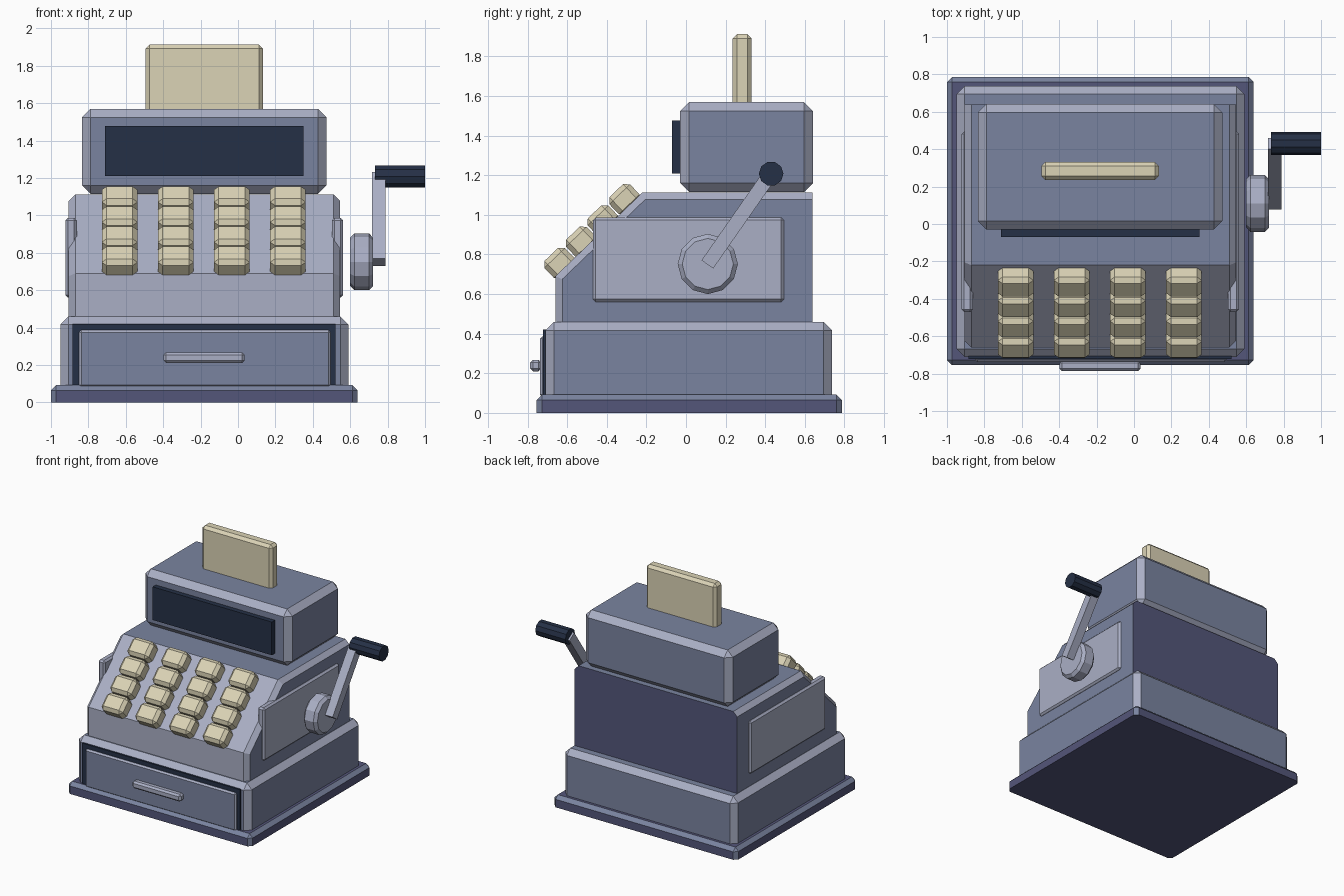
import bpy, bmesh, math
from mathutils import Matrix, Vector

if "Cube" in bpy.data.objects:
    bpy.data.objects.remove(bpy.data.objects["Cube"])


def make_mat(name, r, g, b):
    m = bpy.data.materials.new(name)
    lin = [((c / 255 + 0.055) / 1.055) ** 2.4 for c in (r, g, b)]
    m.diffuse_color = (*lin, 1)
    m.use_nodes = True
    m.node_tree.nodes["Principled BSDF"].inputs["Base Color"].default_value = m.diffuse_color
    return m


STEEL = make_mat("steel blue", 122, 132, 160)
LIGHT = make_mat("light steel", 170, 175, 197)
PURPLE = make_mat("dusk purple", 84, 86, 122)
NAVY = make_mat("navy", 37, 48, 70)
CREAM = make_mat("cream", 219, 211, 182)


def finish(name, bm, mats, matrix=None):
    bmesh.ops.recalc_face_normals(bm, faces=bm.faces[:])
    me = bpy.data.meshes.new(name)
    bm.to_mesh(me)
    bm.free()
    for m in mats:
        me.materials.append(m)
    ob = bpy.data.objects.new(name, me)
    if matrix:
        ob.matrix_world = matrix
    bpy.context.collection.objects.link(ob)
    return ob


def chamfer(bm, edges, width):
    bmesh.ops.bevel(bm, geom=edges, offset=width, segments=1,
                    affect='EDGES', material=1)


def box(name, lo, hi, mat, edge_mat=None, width=0.0, skip_bottom=False, matrix=None):
    """Box between two corners; chamfers use edge_mat."""
    bm = bmesh.new()
    bmesh.ops.create_cube(bm, size=1)
    for v in bm.verts:
        v.co = [l + (h - l) * (c + 0.5) for l, h, c in zip(lo, hi, v.co)]
    if width:
        edges = [e for e in bm.edges
                 if not (skip_bottom and all(v.co.z < lo[2] + 1e-5 for v in e.verts))]
        chamfer(bm, edges, width)
    return finish(name, bm, [mat, edge_mat or mat], matrix)


def x_cylinder(name, x0, x1, y, z, radius, sides, mat, width=0.0):
    """Cylinder lying along x, with optional chamfered rims."""
    bm = bmesh.new()
    bmesh.ops.create_cone(bm, cap_ends=True, segments=sides, radius1=radius,
                          radius2=radius, depth=x1 - x0)
    if width:
        rims = [e for e in bm.edges if abs(e.verts[0].co.z - e.verts[1].co.z) < 1e-5]
        chamfer(bm, rims, width)
    m = Matrix.Translation(((x0 + x1) / 2, y, z)) @ Matrix.Rotation(math.pi / 2, 4, 'Y')
    return finish(name, bm, [mat, mat], m)


# Plinth and drawer case
box("plinth", (-1, -0.755, 0), (0.64, 0.787, 0.092), PURPLE, STEEL, 0.028, True)
box("drawer_case", (-0.95, -0.71, 0.05), (0.59, 0.737, 0.46), STEEL, LIGHT, 0.043, True)
box("drawer_recess", (-0.885, -0.722, 0.094), (0.522, -0.69, 0.42), NAVY)
box("drawer_front", (-0.85, -0.737, 0.08), (0.495, -0.70, 0.387), STEEL, LIGHT, 0.012)
box("drawer_pull", (-0.398, -0.787, 0.21), (0.035, -0.73, 0.268), LIGHT, LIGHT, 0.014)

# Housing: sloped side profile extruded along x, side rims chamfered
X0, X1 = -0.905, 0.545
PROFILE = [(-0.66, 0.43), (-0.66, 0.69), (-0.22, 1.113), (0.64, 1.113), (0.64, 0.43)]
bm = bmesh.new()
side = bm.faces.new([bm.verts.new((X0, y, z)) for y, z in PROFILE])
ext = bmesh.ops.extrude_face_region(bm, geom=[side])
bmesh.ops.translate(bm, vec=(X1 - X0, 0, 0),
                    verts=[v for v in ext["geom"] if isinstance(v, bmesh.types.BMVert)])
if not any(all(abs(v.co.x - X0) < 1e-5 for v in f.verts) for f in bm.faces):
    bm.faces.new([v for v in bm.verts if abs(v.co.x - X0) < 1e-5])
bmesh.ops.recalc_face_normals(bm, faces=bm.faces[:])
rims = []
for e in bm.edges:
    a, b = (v.co for v in e.verts)
    mid = (a + b) / 2
    if abs(a.x - b.x) < 1e-5 and mid.y < 0.6 and mid.z > 0.5:
        rims.append(e)
for f in bm.faces:
    n = f.normal
    if n.y < -0.5:
        f.material_index = 1      # front and keyboard slope
    elif n.y > 0.5:
        f.material_index = 2      # back
chamfer(bm, rims, 0.035)
finish("housing", bm, [STEEL, LIGHT, PURPLE])

# Side panels
mid_x = (X0 + X1) / 2
for label, s in (("left", -1), ("right", 1)):
    xs = sorted((mid_x + s * 0.682, mid_x + s * 0.742))
    box(label + "_side_panel", (xs[0], -0.47, 0.56), (xs[1], 0.495, 0.987),
        LIGHT, LIGHT, 0.014)

# Display head with window and receipt
box("display_head", (-0.835, -0.03, 1.115), (0.473, 0.642, 1.57), STEEL, LIGHT, 0.046)
box("display_window", (-0.712, -0.07, 1.21), (0.35, 0.0, 1.477), NAVY)
box("receipt", (-0.495, 0.235, 1.5), (0.133, 0.332, 1.913), CREAM, CREAM, 0.022)

# Keys: four columns by four rows on the slope
tilt = Matrix.Rotation(math.atan2(0.423, 0.44), 4, 'X')
first, last = Vector((0, -0.639, 0.757)), Vector((0, -0.311, 1.079))
for col in range(4):
    for row in range(4):
        pos = first.lerp(last, row / 3)
        pos.x = -0.633 + 0.3 * col
        box(f"key_{col + 1}_{row + 1}", (-0.095, -0.0725, -0.06), (0.095, 0.0725, 0.06),
            CREAM, CREAM, 0.025, matrix=Matrix.Translation(pos) @ tilt)

# Crank: hub, arm and grip
x_cylinder("crank_hub", 0.60, 0.722, 0.11, 0.752, 0.152, 12, LIGHT, 0.022)
a, b = Vector((0.753, 0.108, 0.75)), Vector((0.753, 0.43, 1.212))
d = b - a
box("crank_arm", (-0.036, -0.036, 0), (0.036, 0.036, d.length), LIGHT,
    matrix=Matrix.Translation(a) @ Matrix.Rotation(-math.atan2(d.y, d.z), 4, 'X'))
x_cylinder("crank_grip", 0.732, 1.0, 0.43, 1.208, 0.062, 10, NAVY)
